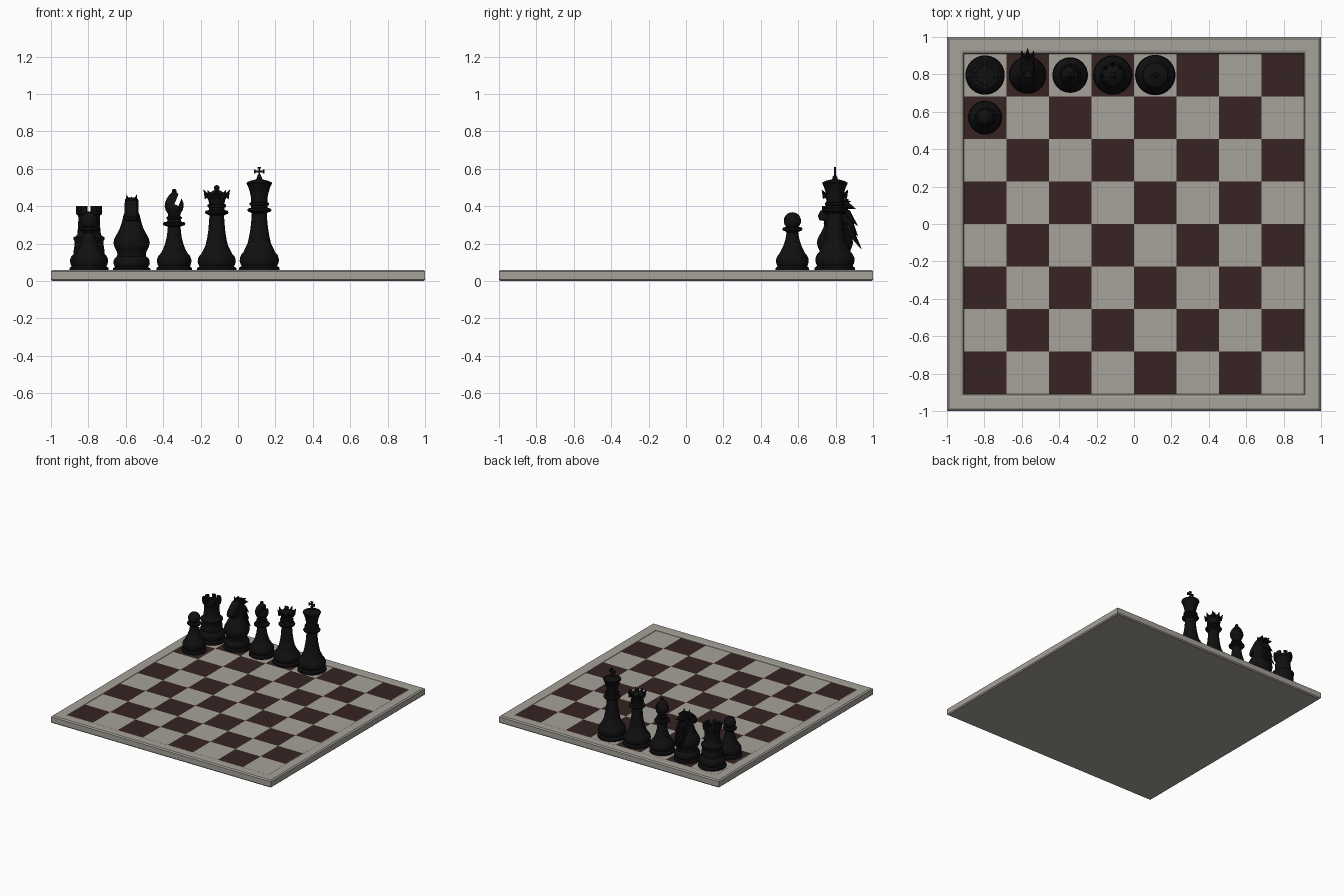
import bpy, bmesh, math
from mathutils import Vector, Matrix

if "Cube" in bpy.data.objects:
    bpy.data.objects.remove(bpy.data.objects["Cube"])

def material(name, rgb):
    m = bpy.data.materials.new(name)
    m.diffuse_color = (*rgb, 1)
    m.use_nodes = True
    m.node_tree.nodes["Principled BSDF"].inputs["Base Color"].default_value = m.diffuse_color
    return m

BLACK = material("black", (0.005, 0.005, 0.005))
LIGHT = material("light", (0.38, 0.36, 0.32))
DARK = material("dark", (0.038, 0.017, 0.017))
FLOOR = 0.054          # height of the playing surface
SQ = 1.82 / 8          # square size

def finish(name, bm, mats, loc=(0, 0, 0), smooth=True):
    bmesh.ops.recalc_face_normals(bm, faces=bm.faces)
    me = bpy.data.meshes.new(name)
    bm.to_mesh(me)
    bm.free()
    for m in mats:
        me.materials.append(m)
    ob = bpy.data.objects.new(name, me)
    bpy.context.collection.objects.link(ob)
    ob.location = loc
    bpy.ops.object.select_all(action='DESELECT')
    ob.select_set(True)
    bpy.context.view_layer.objects.active = ob
    if smooth:
        bpy.ops.object.shade_smooth_by_angle(angle=math.radians(38))
    return ob

def lathe(bm, profile, n=40, turn=0.0):
    """Revolve (radius, z) points; a radius of 0 becomes a pole."""
    rings = []
    for r, z in profile:
        k = 1 if r == 0 else n
        rings.append([bm.verts.new((r * math.cos(turn + 2 * math.pi * i / n),
                                    r * math.sin(turn + 2 * math.pi * i / n), z)) for i in range(k)])
    for a, b in zip(rings, rings[1:]):
        for i in range(n):
            j = (i + 1) % n
            quad = [a[i % len(a)], a[j % len(a)], b[j % len(b)], b[i % len(b)]]
            bm.faces.new(list(dict.fromkeys(quad)))

def ball(bm, z, r):
    bmesh.ops.create_uvsphere(bm, u_segments=24, v_segments=14, radius=r,
                              matrix=Matrix.Translation((0, 0, z)))

def box(bm, centre, size, rot=Matrix()):
    bmesh.ops.create_cube(bm, size=1, matrix=Matrix.Translation(centre) @ rot @ Matrix.Diagonal((*size, 1)))

def spike(bm, start, tip, r, n=8):
    a, b = Vector(start), Vector(tip)
    rot = (b - a).to_track_quat('Z', 'Y').to_matrix().to_4x4()
    bmesh.ops.create_cone(bm, cap_ends=True, segments=n, radius1=r, radius2=0.001, depth=(b - a).length,
                          matrix=Matrix.Translation((a + b) / 2) @ rot)

def foot(R, h=1.0):
    """Shared moulded foot of every piece."""
    pts = [(1, 0), (1, .016), (.93, .02), (.88, .026), (.93, .034), (.97, .048), (.96, .064), (.89, .08), (.78, .092)]
    return [(0, FLOOR)] + [(R * r, FLOOR + h * z) for r, z in pts]

def square(col, row):
    return (-0.91 + SQ * (col + .5), -0.91 + SQ * (row + .5), 0)

# board frame with moulded rim
bm = bmesh.new()
q = math.sqrt(2)
rim = [(0, 0), (.992, 0), (1, .008), (1, .052), (.99, .06), (.928, .06), (.914, .056), (.91, FLOOR - .004), (0, FLOOR - .004)]
lathe(bm, [(r * q, z) for r, z in rim], 4, math.pi / 4)
finish("board_frame", bm, [LIGHT], smooth=False)

# chequered squares
bm = bmesh.new()
bmesh.ops.create_grid(bm, x_segments=8, y_segments=8, size=0.91, matrix=Matrix.Translation((0, 0, FLOOR)))
for f in bm.faces:
    c = f.calc_center_median()
    f.material_index = (int((c.x + .91) / SQ) + int((c.y + .91) / SQ) + 1) % 2
finish("board_squares", bm, [LIGHT, DARK], smooth=False)

# pawn
bm = bmesh.new()
lathe(bm, foot(.09) + [(.06, .165), (.048, .19), (.038, .22), (.031, .258), (.035, .264), (.05, .27), (.054, .278),
                       (.05, .286), (.032, .29), (.028, .3), (0, .3)])
ball(bm, .322, .046)
finish("pawn", bm, [BLACK], square(0, 6))

# rook with a hollow, notched top
bm = bmesh.new()
lathe(bm, foot(.105) + [(.082, .165), (.078, .19), (.078, .215), (.083, .222), (.083, .234), (.07, .24), (.063, .25), (.059, .29),
                        (.057, .34), (.06, .35), (.069, .358), (.071, .372), (.048, .372), (.048, .36), (0, .36)])
for k in range(8):
    a0 = 2 * math.pi * (k + .2) / 8
    sect = [(r * math.cos(a0 + t * .15), r * math.sin(a0 + t * .15)) for r, ts in
            ((.071, (0, 1, 2, 3)), (.048, (3, 2, 1, 0))) for t in ts]
    lo = [bm.verts.new((x, y, .37)) for x, y in sect]
    hi = [bm.verts.new((x, y, .4)) for x, y in sect]
    bm.faces.new(lo)
    bm.faces.new(hi)
    for i in range(8):
        bm.faces.new((lo[i], lo[(i + 1) % 8], hi[(i + 1) % 8], hi[i]))
finish("rook", bm, [BLACK], square(0, 7))

# knight: pear-shaped body
bm = bmesh.new()
lathe(bm, foot(.1, .85) + [(.076, .145), (.08, .16), (.091, .18), (.097, .205), (.092, .228), (.077, .255),
                           (.062, .285), (.052, .315), (.044, .35), (.03, .385), (0, .395)])
finish("knight_body", bm, [BLACK], square(1, 7))

# knight: head cut from a side outline, narrowed towards the edges
bm = bmesh.new()
outline = [(.06, .24), (.075, .31), (.068, .37), (.045, .41), (.02, .432), (-.012, .432), (-.042, .408), (-.08, .372),
           (-.092, .348), (-.082, .325), (-.06, .322), (-.03, .342), (-.03, .31), (-.055, .25)]
cx, cz = 0.0, .36
layers = []
for x, s in ((-.038, .82), (-.027, 1), (.027, 1), (.038, .82)):
    layers.append([bm.verts.new((x, cx + (y - cx) * s, cz + (z - cz) * s)) for y, z in outline])
n = len(outline)
for a, b in zip(layers, layers[1:]):
    for i in range(n):
        bm.faces.new((a[i], a[(i + 1) % n], b[(i + 1) % n], b[i]))
bm.faces.new(layers[0])
bm.faces.new(layers[-1])
for s in (-1, 1):
    spike(bm, (s * .02, .01, .415), (s * .026, .005, .462), .014)
finish("knight_head", bm, [BLACK], square(1, 7))

# knight: spiky mane down the back
bm = bmesh.new()
for (y0, z0), (y1, z1) in (((.03, .425), (.085, .425)), ((.05, .41), (.112, .385)), ((.06, .365), (.122, .295)),
                           ((.07, .325), (.122, .24)), ((.07, .285), (.143, .17))):
    for s in (-1, 0, 1):
        spike(bm, (s * .015, y0, z0), (s * .034, y1 - abs(s) * .012, z1 + abs(s) * .012), .024)
finish("knight_mane", bm, [BLACK], square(1, 7))

# bishop
bm = bmesh.new()
lathe(bm, foot(.095) + [(.062, .165), (.05, .195), (.041, .23), (.036, .265), (.034, .29), (.04, .293), (.058, .299),
                        (.06, .307), (.055, .314), (.038, .318), (.035, .328), (.041, .334), (.041, .342), (.032, .347),
                        (.034, .36), (.045, .378), (.051, .398), (.049, .418), (.041, .438), (.029, .457),
                        (.016, .47), (.011, .476), (.013, .483), (.008, .491), (0, .493)])
bishop = finish("bishop", bm, [BLACK], square(2, 7))
bm = bmesh.new()
box(bm, (.029, 0, .448), (.024, .2, .09), Matrix.Rotation(math.radians(22), 4, 'Y'))
cutter = finish("mitre_cutter", bm, [BLACK], square(2, 7), smooth=False)
cutter.hide_render = True
bpy.context.view_layer.objects.active = bishop
mod = bishop.modifiers.new("notch", 'BOOLEAN')
mod.object = cutter
mod.operation = 'DIFFERENCE'
mod.solver = 'EXACT'
bpy.ops.object.modifier_apply(modifier=mod.name)
bpy.data.objects.remove(cutter)

# queen with pointed crown
bm = bmesh.new()
lathe(bm, foot(.105) + [(.075, .16), (.06, .19), (.052, .225), (.045, .27), (.041, .32), (.039, .35), (.045, .354),
                        (.06, .36), (.063, .368), (.058, .376), (.042, .38), (.042, .392), (.05, .397), (.05, .407),
                        (.041, .412), (.044, .43), (.05, .448), (.058, .463), (.048, .466), (.035, .474),
                        (.018, .484), (.008, .49), (0, .49)])
ball(bm, .498, .015)
for k in range(8):
    a = 2 * math.pi * k / 8
    c, s = math.cos(a), math.sin(a)
    spike(bm, (.048 * c, .048 * s, .447), (.07 * c, .07 * s, .488), .018)
finish("queen", bm, [BLACK], square(3, 7))

# king with cross
bm = bmesh.new()
lathe(bm, foot(.108, 1.1) + [(.077, .172), (.063, .2), (.055, .235), (.047, .28), (.042, .33), (.04, .362), (.046, .366),
                        (.061, .372), (.065, .38), (.06, .388), (.045, .392), (.044, .402), (.053, .407), (.053, .417),
                        (.043, .422), (.044, .445), (.05, .475), (.059, .503), (.068, .522), (.066, .528),
                        (.045, .537), (.02, .543), (.011, .546), (0, .546)])
ball(bm, .551, .014)
box(bm, (0, 0, .585), (.01, .01, .05))
box(bm, (0, 0, .585), (.05, .01, .01))
for c, size in (((0, 0, .606), (.02, .01, .008)), ((-.023, 0, .585), (.008, .01, .022)),
                ((.023, 0, .585), (.008, .01, .022)), ((0, 0, .566), (.02, .01, .008))):
    box(bm, c, size)
finish("king", bm, [BLACK], square(4, 7))
